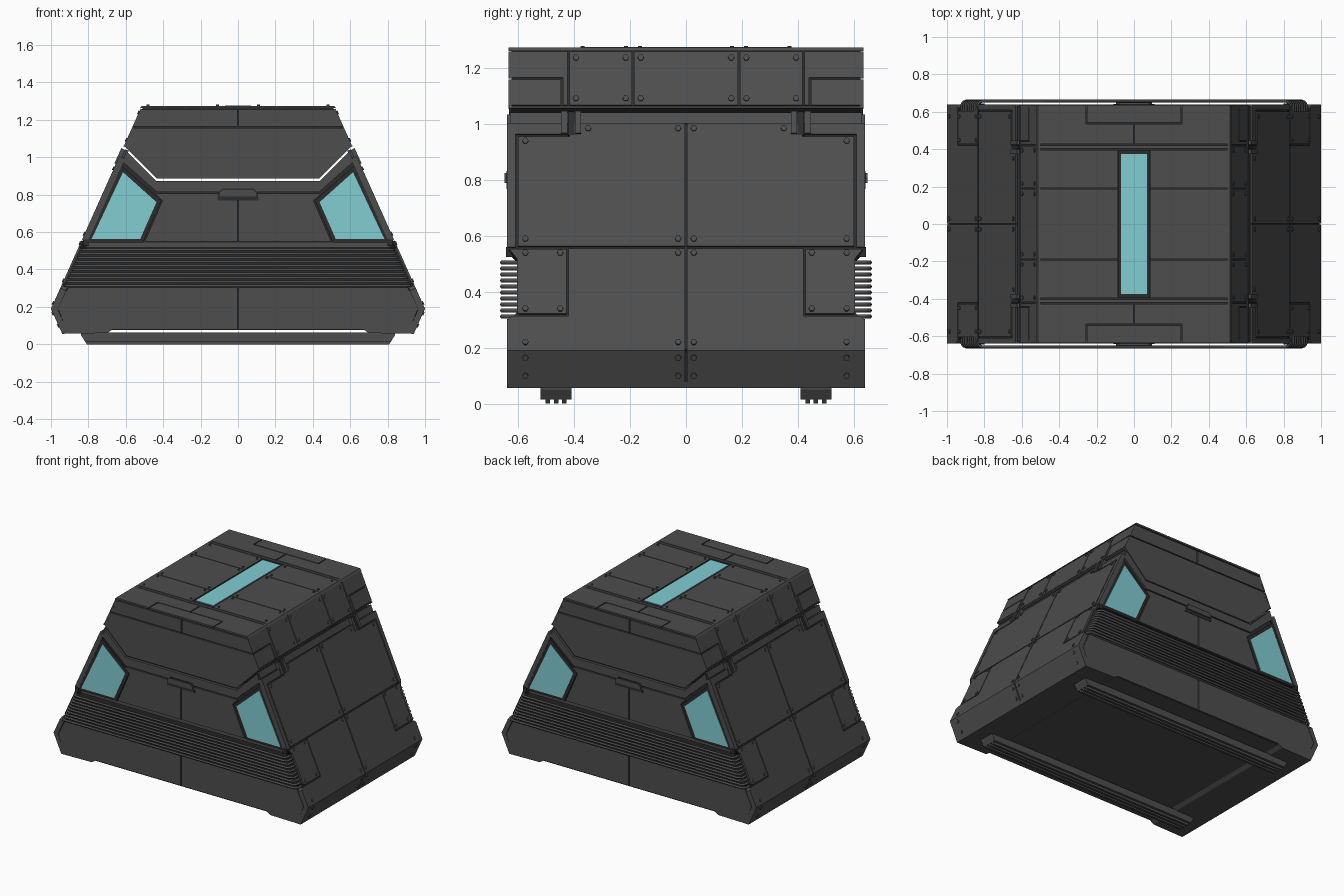
import bpy, bmesh, math
from mathutils import Vector

default = bpy.data.objects.get("Cube")
if default:
    bpy.data.objects.remove(default, do_unlink=True)


def material(name, colour):
    mat = bpy.data.materials.new(name)
    mat.use_nodes = True
    mat.diffuse_color = (*colour, 1)
    mat.node_tree.nodes["Principled BSDF"].inputs["Base Color"].default_value = (*colour, 1)
    return mat


GREY = material("gunmetal grey", (.075, .075, .075))
DARK = material("seam charcoal", (.025, .025, .025))
CYAN = material("window cyan", (.22, .61, .65))

# Overall proportions
END = .64        # half length of the body
LID_END = .635   # half length of the lid
WAIST = .19      # height of the widest line
LEAN = .448      # inward lean of the sides
ROOF = 1.275
HEM = 1.005      # top of the side panels


def edge(z):
    return 1 - (z - WAIST) * LEAN


# Each surface maps flat (u, v) coordinates to space and has an outward normal
END_FACE = (lambda u, v: Vector((u, -END, v)), Vector((0, -1, 0)))
SLOPE = (lambda u, v: Vector((edge(v), u, v)), Vector((1, 0, LEAN)).normalized())
SKIRT = (lambda u, v: Vector((1 - (WAIST - v) * LEAN, u, v)), Vector((1, 0, -LEAN)).normalized())
TOP = (lambda u, v: Vector((u, v, ROOF)), Vector((0, 0, 1)))


def rect(u0, v0, u1, v1):
    return [(u0, v0), (u1, v0), (u1, v1), (u0, v1)]


def plates(name, surface, shapes, mat=GREY, lift=0.0, depth=.012):
    """Extrude flat shapes inward from a surface and mirror them to all four quarters."""
    place, normal = surface
    bm = bmesh.new()
    for shape in shapes:
        outer = [bm.verts.new(place(u, v) + normal * lift) for u, v in shape]
        inner = [bm.verts.new(vert.co - normal * depth) for vert in outer]
        bm.faces.new(outer)
        bm.faces.new(inner[::-1])
        for i in range(len(outer)):
            bm.faces.new((outer[i - 1], inner[i - 1], inner[i], outer[i]))
    bmesh.ops.recalc_face_normals(bm, faces=bm.faces)
    mesh = bpy.data.meshes.new(name)
    bm.to_mesh(mesh)
    bm.free()
    mesh.materials.append(mat)
    obj = bpy.data.objects.new(name, mesh)
    bpy.context.collection.objects.link(obj)
    mirror = obj.modifiers.new("quarters", "MIRROR")
    mirror.use_axis = (True, True, False)
    mirror.use_mirror_merge = False
    return obj


def bolts(name, surface, centres, radius=.011):
    """Hexagonal bolt heads standing on a surface."""
    ring = [(radius * math.cos(k * math.pi / 3), radius * math.sin(k * math.pi / 3)) for k in range(6)]
    heads = [[(u + du, v + dv) for du, dv in ring] for u, v in centres]
    plates(name, surface, heads, lift=.006, depth=.008)


# Dark inner cores that show through the seams
plates("lower_core", END_FACE, [[(0, .08), (.93, .08), (.965, WAIST), (.915, .3), (0, .3)]],
       DARK, lift=-.012, depth=END - .012)
plates("vent_core", END_FACE, [[(0, .3), (.92, .3), (.82, .545), (0, .545)]],
       DARK, lift=-.04, depth=END - .04)
plates("upper_core", END_FACE,
       [[(0, .545), (.82, .545), (.61, 1), (.6, 1.035), (.438, .874), (0, .874)]],
       DARK, lift=-.012, depth=END - .012)
plates("lid_core", END_FACE,
       [[(0, .887), (.43, .887), (.602, 1.062), (.51, 1.262), (0, 1.262)]],
       DARK, lift=-.016, depth=END - .016)

# Underside: floor sheet and the deeper strips along both sides
plates("floor_sheet", END_FACE, [rect(0, .077, .69, .082)], lift=-.01, depth=END - .01)
plates("floor_side_strip", END_FACE, [[(.67, .08), (.7, .06), (.94, .056), (.95, .08)]],
       depth=END)

# Sloping sides: dark backing, then panels with seams between them
notch = [(.605, .33), (.605, .52)]
plates("side_backing", SLOPE,
       [[(0, WAIST), (.632, WAIST), (.632, .3)] + notch + [(.632, .55), (.632, HEM), (0, HEM)]],
       DARK, lift=-.008, depth=.03)
plates("side_upper_panel", SLOPE,
       [[(.004, .564), (.602, .564), (.602, .957), (.417, .957), (.417, HEM), (.004, HEM)]])
plates("side_upper_border", SLOPE,
       [[(.61, .56), (END, .56), (END, HEM), (.424, HEM), (.424, .965), (.61, .965)]], depth=.032)
plates("side_corner_panel", SLOPE,
       [[(.427, .322), (.598, .322)] + notch + [(.632, .553), (.427, .553)]], depth=.03)
plates("side_lower_panel", SLOPE,
       [[(.004, WAIST), (END, WAIST), (END, .3), (.625, .314), (.42, .314), (.42, .556), (.004, .556)]],
       depth=.032)
plates("side_skirt", SKIRT, [rect(.004, .056, END, WAIST)], depth=.032)
plates("side_skirt_seam", SKIRT, [rect(0, .056, .006, WAIST)], DARK, lift=-.008, depth=.02)
plates("side_top_lip", SLOPE, [rect(0, 1.008, .63, 1.048)], lift=-.014, depth=.02)
plates("hinge", SLOPE, [rect(u, .965, u + .022, 1.045) for u in (.375, .425)], lift=.008, depth=.035)
plates("hinge_slot", SLOPE, [rect(.4, .962, .422, 1.045)], DARK, lift=.001, depth=.03)

bolts("side_bolts", SLOPE,
      [(.028, z) for z in (.985, .59, .54, .22)] + [(.575, z) for z in (.94, .59, .22)]
      + [(u, z) for u in (.45, .575) for z in (.54, .34)] + [(.35, .985)])
bolts("skirt_bolts", SKIRT, [(u, z) for u in (.028, .575) for z in (.1, .165)])

# End faces of the body
plates("end_lower_panel", END_FACE,
       [[(.004, .08), (.67, .08), (.7, .062), (.91, .062), (.962, WAIST), (.908, .303), (.004, .303)]])
plates("end_middle_panel", END_FACE,
       [[(.004, .55), (.498, .55), (.404, .768), (.44, .8), (.43, .807), (.004, .807)]])
plates("end_upper_band", END_FACE,
       [[(0, .815), (.435, .815), (.612, .972), (.608, 1), (.599, 1.035), (.438, .874), (0, .874)]])
plates("vent_top_ledge", END_FACE, [rect(0, .518, .82, .545)], lift=-.02, depth=.03)
plates("window_frame", END_FACE,
       [[(.628, .96), (.41, .768), (.507, .545), (.81, .545)]], DARK, lift=-.003, depth=.015)
plates("window_pane", END_FACE,
       [[(.615, .92), (.436, .76), (.523, .562), (.783, .562)]], CYAN, depth=.008)
plates("window_corner_block", END_FACE, [rect(.8, .525, .83, .56)], DARK, lift=.004, depth=.05)

# Pull handle on each end
plates("handle_cup", END_FACE,
       [[(0, .832), (.085, .832), (.106, .812), (.11, .768), (0, .768)]], DARK, lift=.002)
plates("handle_grip", END_FACE,
       [[(0, .825), (.08, .825), (.097, .808), (.097, .79), (0, .79)]], lift=.009, depth=.02)

# Stacked vent rods bent around each end
rods = bpy.data.curves.new("vent_rods", "CURVE")
rods.dimensions = "3D"
rods.bevel_depth = .008
rods.bevel_resolution = 1
for level in range(10):
    z = .312 + level * .0215
    w = edge(z) - .025
    half = [(w, .6), (w, .637), (w - .008, .651), (w - .025, .658)]
    path = half + [(-x, y) for x, y in reversed(half)]
    for side in (-1, 1):
        spline = rods.splines.new("POLY")
        spline.points.add(len(path) - 1)
        for point, (x, y) in zip(spline.points, path):
            point.co = (x, y * side, z, 1)
rods.materials.append(GREY)
bpy.context.collection.objects.link(bpy.data.objects.new("vent_rods", rods))

# Lid: end plates, sloping side plates and roof plates
plates("lid_end_lower", END_FACE,
       [[(0, .885), (.432, .885), (.608, 1.061), (edge(1.157), 1.157), (0, 1.157)]], lift=-.006)
plates("lid_end_upper", END_FACE,
       [[(.004, 1.164), (edge(1.164), 1.164), (edge(1.256), 1.256), (.004, 1.256)]], lift=-.006)
plates("lid_side_panels", SLOPE,
       [rect(0, 1.069, .187, 1.26), rect(.193, 1.069, .417, 1.26),
        rect(.447, 1.069, LID_END, 1.161),
        [(.424, 1.069), (.44, 1.069), (.44, 1.168), (LID_END, 1.168), (LID_END, 1.26), (.424, 1.26)]])
plates("lid_side_rim", SLOPE, [rect(0, 1.058, LID_END, 1.064)], lift=.002)
bolts("lid_side_bolts", SLOPE, [(u, z) for u in (.162, .216, .394) for z in (1.092, 1.238)])

plates("roof_panels", TOP,
       [rect(.085, 0, .508, .187), rect(.085, .193, .508, .396), rect(0, .403, .508, .42),
        [(.004, .427), (.508, .427), (.508, LID_END), (.257, LID_END), (.257, .535), (.004, .535)],
        rect(0, .542, .25, LID_END)])
plates("roof_edge_strip", END_FACE,
       [[(.5, ROOF), (.514, ROOF), (.524, 1.262), (.5, 1.262)]], lift=-.005, depth=LID_END)
plates("skylight_frame", TOP, [rect(0, 0, .082, .396)], DARK, lift=-.003)
plates("skylight_pane", TOP, [rect(0, 0, .069, .375)], CYAN, lift=.001, depth=.008)
bolts("roof_bolts", TOP, [(.48, y) for y in (.165, .215, .37)] + [(.11, y) for y in (.165, .215, .37)], .008)

# Skid rails under the body, with ribs along the bottom
skid = plates("skid_rail", END_FACE,
              [[(0, .015), (.818, .015), (.84, .05), (.84, .064), (0, .064)]], lift=-.12, depth=.11)
for n in range(3):
    plates("skid_rib", END_FACE, [[(0, 0), (.808, 0), (.82, .018), (0, .018)]],
           lift=-.137 - n * .03, depth=.016)
